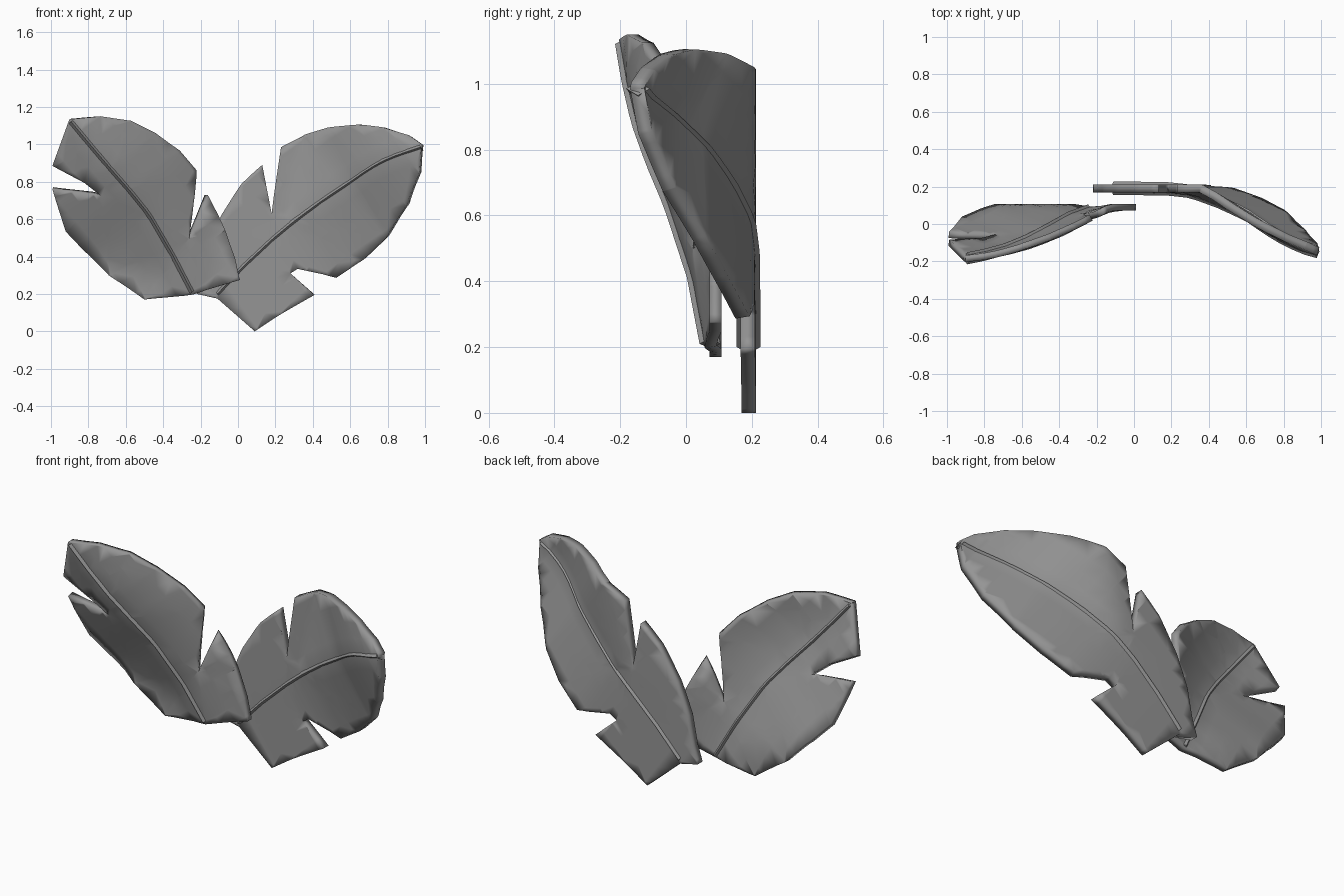
import bpy, bmesh, math
from mathutils import Vector

if "Cube" in bpy.data.objects:
    bpy.data.objects.remove(bpy.data.objects["Cube"])

gray = bpy.data.materials.new("stone_gray")
gray.diffuse_color = (0.3, 0.3, 0.3, 1)
gray.use_nodes = True
gray.node_tree.nodes["Principled BSDF"].inputs["Base Color"].default_value = gray.diffuse_color


def lerp_table(table, t, col):
    """Piecewise-linear lookup of one column by t."""
    if t <= table[0][0]:
        return table[0][col]
    for a, b in zip(table, table[1:]):
        if t <= b[0]:
            return a[col] + (b[col] - a[col]) * (t - a[0]) / (b[0] - a[0])
    return table[-1][col]


def finish(bm, name, angle):
    me = bpy.data.meshes.new(name)
    bm.to_mesh(me)
    bm.free()
    me.materials.append(gray)
    ob = bpy.data.objects.new(name, me)
    bpy.context.collection.objects.link(ob)
    bpy.ops.object.select_all(action='DESELECT')
    bpy.context.view_layer.objects.active = ob
    ob.select_set(True)
    bpy.ops.object.shade_smooth_by_angle(angle=math.radians(angle))
    return ob


def leaf(name, rib, outline, bend, y_max, thick):
    """rib: (x, z, y) nodes; outline: (x, z) loop; bend(m): backward curl beside the rib."""
    start = Vector(rib[0][:2])
    along = (Vector(rib[-1][:2]) - start).normalized()
    side = Vector((-along.y, along.x))
    if side.y < 0:
        side = -side
    table = [((Vector(r[:2]) - start).dot(along), (Vector(r[:2]) - start).dot(side), r[2]) for r in rib]
    length = table[-1][0]

    def place(t, m, dy=0.0):
        # rib coordinates to model space
        p = start + along * t + side * (m + lerp_table(table, t, 1))
        y = min(lerp_table(table, t, 2) + bend(m), y_max)
        return Vector((p.x, y + dy, p.y))

    # blade: outline filled in rib coordinates, cut into a grid, then bent
    bm = bmesh.new()
    verts = []
    for x, z in outline:
        d = Vector((x, z)) - start
        t = d.dot(along)
        verts.append(bm.verts.new((t, d.dot(side) - lerp_table(table, t, 1), 0)))
    bm.faces.new(verts)
    bmesh.ops.triangulate(bm, faces=bm.faces[:])
    cuts = [((i * 0.08, 0, 0), (1, 0, 0)) for i in range(-5, 22)]
    cuts += [((0, i * 0.08, 0), (0, 1, 0)) for i in range(-8, 9)]
    for co, no in cuts:
        bmesh.ops.bisect_plane(bm, geom=bm.verts[:] + bm.edges[:] + bm.faces[:],
                               dist=1e-5, plane_co=co, plane_no=no)
    bmesh.ops.remove_doubles(bm, verts=bm.verts[:], dist=0.002)
    for v in bm.verts:
        v.co = place(v.co.x, v.co.y)
    bmesh.ops.recalc_face_normals(bm, faces=bm.faces[:])
    ob = finish(bm, name + "_blade", 35)
    mod = ob.modifiers.new("thickness", 'SOLIDIFY')
    mod.thickness = thick
    mod.offset = 0

    # midrib: tapered diamond-section ridge showing on both faces
    bm = bmesh.new()
    rings, n = [], 20
    for i in range(n + 1):
        t = length * (0.01 + 0.98 * i / n)
        w = 0.026
        h = thick / 2 + 0.014
        rings.append([bm.verts.new(place(t, 0, 0) + Vector((side.x * a, b, side.y * a)))
                      for a, b in ((w, 0), (0, h), (-w, 0), (0, -h))])
    for r, s in zip(rings, rings[1:]):
        for k in range(4):
            bm.faces.new((r[k], r[(k + 1) % 4], s[(k + 1) % 4], s[k]))
    bm.faces.new(rings[0])
    bm.faces.new(rings[-1])
    bmesh.ops.recalc_face_normals(bm, faces=bm.faces[:])
    finish(bm, name + "_midrib", 30)


# right leaf
leaf("right_leaf",
     [(-0.12, 0.19, 0.19), (0.03, 0.35, 0.19), (0.18, 0.49, 0.188), (0.3, 0.59, 0.175),
      (0.45, 0.70, 0.12), (0.6, 0.80, 0.05), (0.7, 0.87, -0.02), (0.8, 0.925, -0.08),
      (0.9, 0.96, -0.125), (0.99, 0.99, -0.15)],
     [(-0.22, 0.2), (-0.16, 0.45), (-0.09, 0.62), (0.02, 0.79), (0.13, 0.89), (0.18, 0.63),
      (0.23, 0.985), (0.36, 1.05), (0.49, 1.09), (0.65, 1.105), (0.78, 1.09), (0.92, 1.045),
      (0.985, 1.0), (0.975, 0.85), (0.91, 0.68), (0.8, 0.505), (0.68, 0.39), (0.53, 0.29),
      (0.32, 0.335), (0.28, 0.31), (0.41, 0.195), (0.09, 0.0), (-0.11, 0.175)],
     lambda m: 0.35 * m if m > 0 else 0.0, 0.19, 0.044)

# left leaf
leaf("left_leaf",
     [(-0.9, 1.13, -0.185), (-0.8, 1.01, -0.165), (-0.69, 0.88, -0.135), (-0.58, 0.755, -0.09),
      (-0.475, 0.625, -0.035), (-0.35, 0.41, 0.035), (-0.24, 0.2, 0.075)],
     [(-0.9, 1.135), (-0.74, 1.15), (-0.58, 1.125), (-0.45, 1.06), (-0.32, 0.965),
      (-0.23, 0.86), (-0.265, 0.5), (-0.17, 0.73), (-0.07, 0.54), (-0.015, 0.39),
      (0.01, 0.275), (-0.24, 0.2), (-0.5, 0.17), (-0.69, 0.3), (-0.82, 0.435),
      (-0.92, 0.54), (-0.955, 0.65), (-0.99, 0.765), (-0.78, 0.74), (-0.73, 0.73),
      (-0.82, 0.8), (-0.99, 0.89)],
     lambda m: 0.75 * m * m if m > 0 else -0.3 * m, 0.09, 0.036)
